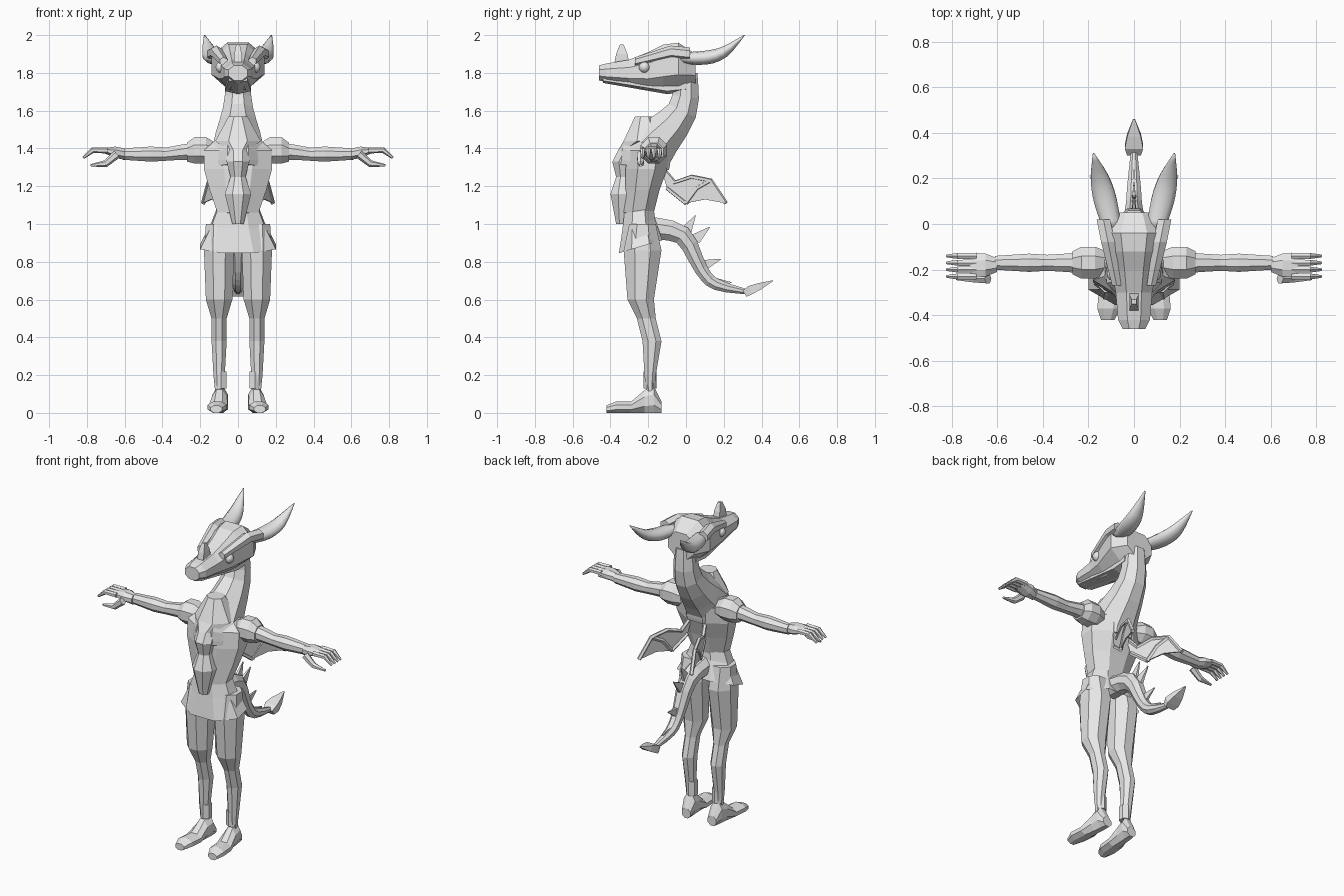
import bpy, bmesh, math
from mathutils import Vector

cube = bpy.data.objects.get("Cube")
if cube:
    bpy.data.objects.remove(cube, do_unlink=True)

shade = (.8, .8, .8, 1)
grey = bpy.data.materials.new("plain_grey")
grey.use_nodes = True
grey.diffuse_color = shade
grey.node_tree.nodes["Principled BSDF"].inputs["Base Color"].default_value = shade

SIDEWAYS = Vector((1, 0, 0))
BACKWARD = Vector((0, 1, 0))
UPWARD = Vector((0, 0, 1))


def finish(name, bm, mirror=False, smooth=False):
    bmesh.ops.recalc_face_normals(bm, faces=bm.faces)
    mesh = bpy.data.meshes.new(name)
    bm.to_mesh(mesh)
    bm.free()
    mesh.materials.append(grey)
    for polygon in mesh.polygons:
        polygon.use_smooth = smooth
    part = bpy.data.objects.new(name, mesh)
    bpy.context.collection.objects.link(part)
    if mirror:
        modifier = part.modifiers.new("mirror", 'MIRROR')
        modifier.use_mirror_merge = False
    return part


def at_x(x):
    return lambda y, z: Vector((x, y, z))


def at_y(y):
    return lambda x, z: Vector((x, y, z))


def curved(rows, steps):
    """Insert rows along a spline running through the given ones."""
    result = []
    padded = [rows[0], *rows, rows[-1]]
    for before, start, end, after in zip(padded, padded[1:], padded[2:], padded[3:]):
        for step in range(steps):
            t = step / steps
            result.append([p + t / 2 * (q - o + t * (2 * o - 5 * p + 4 * q - r + t * (3 * (p - q) + r - o)))
                           for o, p, q, r in zip(before, start, end, after)])
    return result + [rows[-1]]


def loft(name, rows, place=at_x(0), side=SIDEWAYS, axis=None, sides=8, flat=1,
         mirror=False, smooth=False, open_end=False):
    """Skin rings given as two coordinates, half width and an optional half height."""
    bm = bmesh.new()
    centres = [place(*row[:2]) for row in rows]
    grow = 1 / math.cos(math.pi / sides)
    rings = []
    for i, (centre, row) in enumerate(zip(centres, rows)):
        width = row[2] * grow
        height = row[3] * grow if len(row) > 3 else width * flat
        forward = axis or centres[min(i + 1, len(rows) - 1)] - centres[max(i - 1, 0)]
        forward = forward.normalized()
        across = (side - forward * side.dot(forward)).normalized()
        upright = forward.cross(across)
        angles = [math.tau * (k + .5) / sides for k in range(sides)]
        rings.append([bm.verts.new(centre + across * width * math.cos(a) + upright * height * math.sin(a))
                      for a in angles])
    for lower, upper in zip(rings, rings[1:]):
        for k in range(sides):
            bm.faces.new((lower[k - 1], lower[k], upper[k], upper[k - 1]))
    bm.faces.new(rings[0])
    if not open_end:
        bm.faces.new(rings[-1])
    return finish(name, bm, mirror, smooth)


# Head, from the back of the skull to the nose
loft("head", [(.05, 1.82, .09, .08), (-.04, 1.84, .14, .12), (-.12, 1.83, .12, .12), (-.2, 1.81, .1),
              (-.3, 1.8, .08, .07), (-.42, 1.8, .07, .05), (-.46, 1.8, .05, .04)], axis=-BACKWARD)
loft("lower_jaw", [(0, 1.73, .07), (-.1, 1.72, .07), (-.44, 1.77, .05)],
     axis=-BACKWARD, sides=6, flat=.4)
loft("brows", [(-.27, 1.86, .02), (-.08, 1.91, .03), (.02, 1.9, .03)],
     place=lambda y, z: Vector((.13 + y / 5, y, z)), axis=-BACKWARD, sides=6, mirror=True)
loft("nose_horn", [(1.85, -.34, .02, .04), (1.9, -.34, .02, .03), (1.95, -.34, .01, .01)],
     place=lambda z, y: Vector((0, y, z)), axis=UPWARD, sides=4)
horn_path = [(-.02, 1.88, .04), (.1, 1.88, .05), (.2, 1.91, .04), (.31, 2, .003)]
loft("horns", curved(horn_path, 3), place=lambda y, z: Vector((.1 + y / 4, y, z)),
     sides=10, flat=.7, mirror=True, smooth=True)
bm = bmesh.new()
bmesh.ops.create_uvsphere(bm, u_segments=10, v_segments=6, radius=.03)
bmesh.ops.translate(bm, verts=bm.verts, vec=(.09, -.22, 1.83))
finish("eyes", bm, mirror=True, smooth=True)

# Neck, trunk and skirt
neck_path = [(0, 1.8, .06), (-.02, 1.6, .08), (-.19, 1.4, .13), (-.22, 1.3, .13)]
loft("neck", curved(neck_path, 3))
loft("torso", [(-.19, 1.46, .1, .07), (-.2, 1.39, .18, .11), (-.21, 1.29, .18, .11),
               (-.23, 1.18, .15, .09), (-.25, 1.06, .11, .08)], axis=UPWARD)
loft("belly_plate", [(-.22, 1.57, .05), (-.21, 1.44, .12), (-.3, 1.39, .06), (-.33, 1.33, .06),
                     (-.33, 1.25, .04), (-.33, 1.16, .07), (-.34, 1, .03)], axis=UPWARD)
loft("skirt", [(-.25, 1.08, .11, .08), (-.25, 1, .14, .09), (-.24, .88, .2, .12)],
     axis=UPWARD - BACKWARD * .3, open_end=True)

# Legs and feet
loft("legs", [(-.23, 1, .07), (-.23, .86, .08, .1), (-.24, .6, .07), (-.21, .5, .04, .05),
              (-.18, .38, .04, .05), (-.19, .2, .03), (-.19, .1, .02)],
     place=at_x(.1), axis=UPWARD, mirror=True)
loft("ankle_cuffs", [(-.19, .13, .03), (-.19, .22, .03)],
     place=at_x(.09), axis=UPWARD, sides=6, mirror=True)
loft("feet", [(-.13, .03, .03), (-.17, .07, .04, .07), (-.22, .06, .04, .06), (-.29, .03, .05, .03),
              (-.37, .03, .05, .03), (-.42, .02, .03, .02)],
     place=lambda y, z: Vector((.08 - y / 12, y, z)), axis=-BACKWARD, mirror=True)

# Arms and hands
arm = dict(side=BACKWARD, mirror=True)
loft("shoulders", [(.12, 1.38, .05), (.17, 1.39, .07), (.23, 1.39, .07), (.27, 1.38, .05)],
     place=at_y(-.17), axis=SIDEWAYS, **arm)
loft("arms", [(.18, 1.39, .05), (.3, 1.38, .04), (.38, 1.37, .035), (.46, 1.37, .04), (.61, 1.37, .03)],
     place=at_y(-.17), axis=SIDEWAYS, **arm)
loft("hands", [(.6, 1.37, .03, .03), (.65, 1.38, .05, .03), (.72, 1.39, .05, .01)],
     place=at_y(-.18), axis=SIDEWAYS, **arm)
for i, finger in enumerate(("little", "ring", "middle", "index")):
    loft(finger + "_fingers", [(.69, 1.39, .014), (.77, 1.39, .013), (.82, 1.35, .006)],
         place=at_y(-.14 - .03 * i), sides=6, **arm)
loft("thumbs", [(.64, 1.37, .02), (.7, 1.32, .016), (.78, 1.31, .006)],
     place=at_y(-.24), sides=6, **arm)


# Wings: thin scalloped membranes swept back and outwards, with bones
def on_wing(y, z):
    return Vector((.1 + .4 * y, y, z))


root, elbow, wrist, tip, heel = (-.13, 1.3), (-.06, 1.22), (.13, 1.23), (.21, 1.11), (0, 1.11)
knuckle, lower_root = (.03, 1.25), (-.1, 1.19)
bm = bmesh.new()
outline = (root, elbow, knuckle, wrist, tip, (.1, 1.13), heel, lower_root)
bm.faces.new([bm.verts.new(on_wing(*point)) for point in outline])
bmesh.ops.triangulate(bm, faces=bm.faces)
membrane = finish("wing_membranes", bm, mirror=True)
solid = membrane.modifiers.new("thickness", 'SOLIDIFY')
solid.thickness, solid.offset = .008, 0
bones = {"wing_arms": (root, elbow, knuckle, wrist, tip),
         "wing_fingers": (wrist, (.06, 1.19), heel),
         "wing_struts": (lower_root, heel)}
for name, path in bones.items():
    loft(name, [(*point, .01) for point in path], place=on_wing,
         side=SIDEWAYS - BACKWARD * .4, sides=5, mirror=True)

# Tail with a spade tip and a row of spikes fanning down its back
tail_path = [(-.2, .98, .06), (-.02, .94, .05), (.08, .76, .035), (.16, .68, .03), (.33, .64, .013)]
loft("tail", curved(tail_path, 3))
loft("tail_tip", [(.31, .63, .03), (.34, .65, .04), (.39, .67, .03), (.46, .7, .004)], sides=4, flat=.6)
for i, (y, z) in enumerate([(0, .96), (.05, .92), (.09, .78), (.14, .69)]):
    lean = math.radians(60 - 20 * i)
    loft(f"tail_spike_{i}", [(y, z, .01, .03), (y + .1 * math.cos(lean), z + .1 * math.sin(lean), .002)],
         sides=4)
